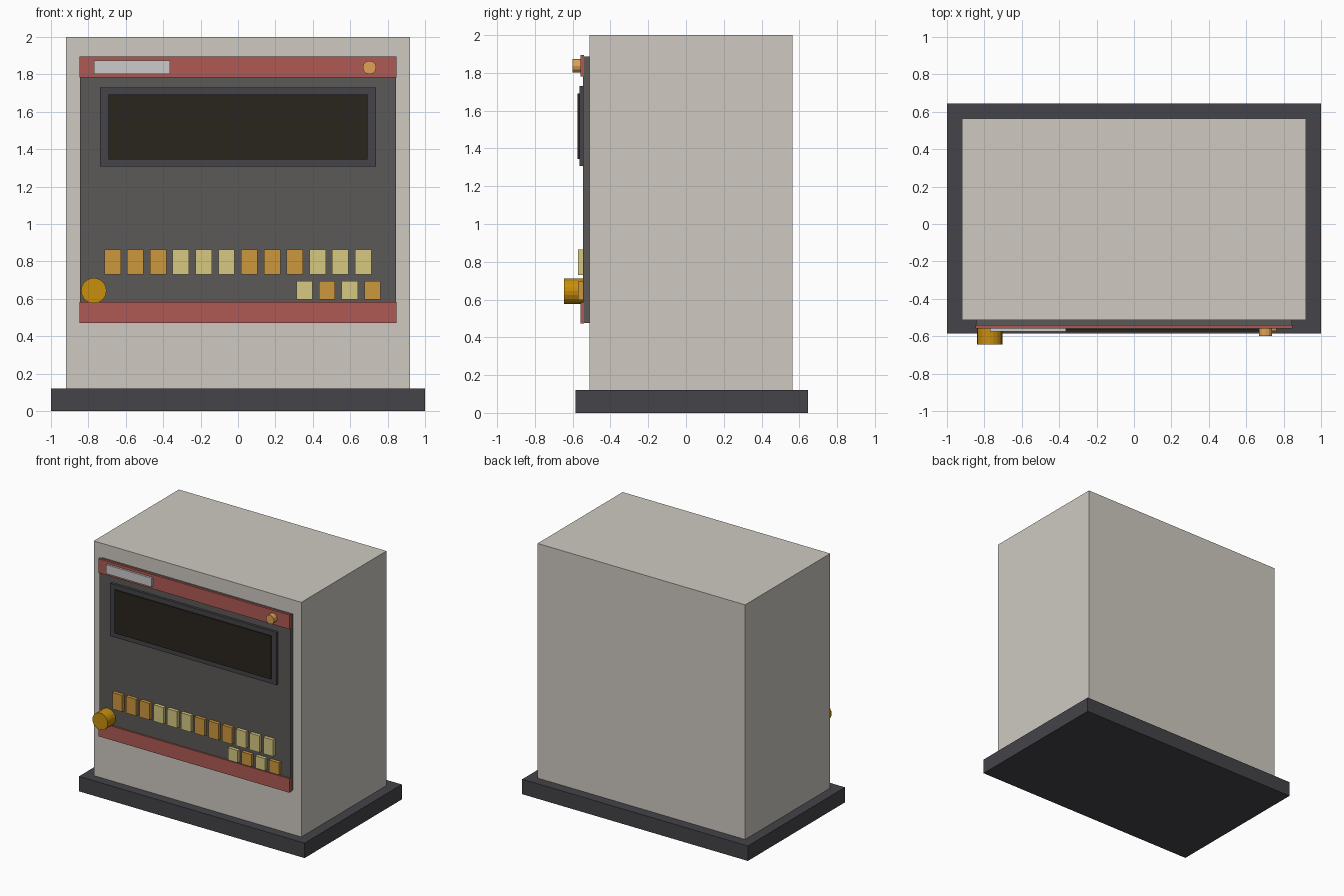
import bpy
import math

if "Cube" in bpy.data.objects:
    bpy.data.objects.remove(bpy.data.objects["Cube"])


def material(name, r, g, b):
    # 8-bit screen colour to linear diffuse colour
    m = bpy.data.materials.new(name)
    m.diffuse_color = [(c / 255) ** 2.2 for c in (r, g, b)] + [1]
    m.use_nodes = True
    m.node_tree.nodes["Principled BSDF"].inputs["Base Color"].default_value = m.diffuse_color
    return m


CREAM = material("cream_paint", 205, 201, 192)
DARK = material("dark_plastic", 70, 69, 74)
PANEL = material("panel_grey", 92, 90, 88)
RED = material("red_trim", 173, 90, 86)
WHITE = material("label_white", 214, 212, 210)
GLASS = material("screen_glass", 46, 41, 35)
ORANGE = material("orange_key", 203, 150, 64)
YELLOW = material("yellow_key", 213, 200, 128)
BRASS = material("brass_knob", 199, 141, 20)
AMBER = material("amber_lamp", 222, 160, 88)


def box(name, x, y, z, mat):
    # x, y, z are (min, max) extents
    bpy.ops.mesh.primitive_cube_add(
        size=1, location=[(a + b) / 2 for a, b in (x, y, z)])
    o = bpy.context.object
    o.name = name
    o.scale = [b - a for a, b in (x, y, z)]
    bpy.ops.object.transform_apply(location=False, rotation=False, scale=True)
    o.data.materials.append(mat)
    return o


def dial(name, x, z, radius, y, sides, mat):
    # cylinder whose axis points out of the front panel
    bpy.ops.mesh.primitive_cylinder_add(
        vertices=sides, radius=radius, depth=y[1] - y[0],
        location=(x, sum(y) / 2, z), rotation=(math.pi / 2, 0, 0))
    o = bpy.context.object
    o.name = name
    o.data.materials.append(mat)
    return o


# Cabinet and plinth
box("plinth", (-1, 1), (-0.585, 0.645), (0, 0.12), DARK)
box("cabinet_body", (-0.92, 0.92), (-0.512, 0.565), (0.1, 2), CREAM)

# Front panel with red trim strips
box("front_panel", (-0.845, 0.845), (-0.545, -0.505), (0.475, 1.887), PANEL)
for name, z in (("top_trim", (1.782, 1.896)), ("bottom_trim", (0.472, 0.584))):
    box(name, (-0.848, 0.848), (-0.558, -0.54), z, RED)

# Label plate and indicator lamp on the top strip
box("label_plate", (-0.77, -0.363), (-0.574, -0.55), (1.802, 1.874), WHITE)
dial("indicator_lamp", 0.703, 1.837, 0.036, (-0.6, -0.55), 12, AMBER)

# Display window
box("screen_frame", (-0.738, 0.738), (-0.565, -0.54), (1.307, 1.73), DARK)
box("screen", (-0.693, 0.693), (-0.574, -0.555), (1.345, 1.692), GLASS)

# Long row of keys, coloured in groups of three
for i in range(12):
    x = -0.67 + i * 0.1217
    box(f"upper_key_{i + 1}", (x - 0.044, x + 0.044), (-0.572, -0.54),
        (0.731, 0.864), YELLOW if i // 3 % 2 else ORANGE)

# Short row of alternating keys
for i in range(4):
    x = 0.355 + i * 0.1213
    box(f"lower_key_{i + 1}", (x - 0.043, x + 0.043), (-0.572, -0.54),
        (0.597, 0.695), ORANGE if i % 2 else YELLOW)

# Control knob
dial("control_knob", -0.771, 0.644, 0.068, (-0.645, -0.54), 20, BRASS)
